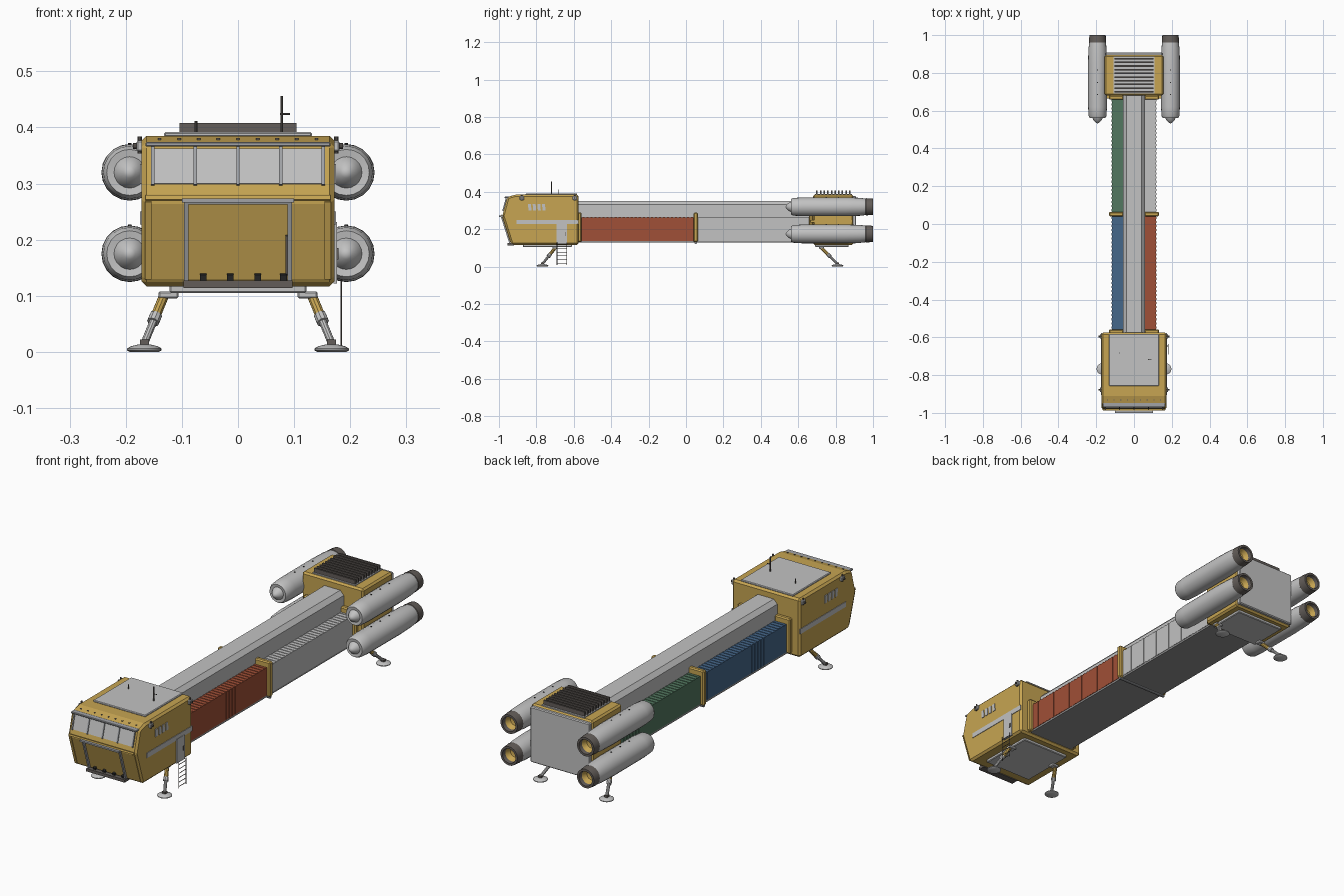
import bpy, bmesh, math
from mathutils import Matrix, Vector

if "Cube" in bpy.data.objects:
    bpy.data.objects.remove(bpy.data.objects["Cube"])


def material(name, *rgb):
    m = bpy.data.materials.new(name)
    m.use_nodes = True
    m.diffuse_color = (*rgb, 1)
    m.node_tree.nodes["Principled BSDF"].inputs["Base Color"].default_value = (*rgb, 1)
    return m


YELLOW = material("ochre yellow", 0.57, 0.375, 0.085)
LIGHT = material("light grey", 0.54, 0.54, 0.54)
GREY = material("mid grey", 0.36, 0.37, 0.39)
DARK = material("dark grey", 0.125, 0.11, 0.1)
TRAY = material("underside grey", 0.28, 0.28, 0.28)
BLACK = material("black", 0.025, 0.025, 0.025)
RED = material("rust red", 0.35, 0.08, 0.038)
BLUE = material("dull blue", 0.06, 0.135, 0.255)
GREEN = material("dull green", 0.085, 0.185, 0.115)


def finish(bm, name, mat, bevel=0, smooth=False):
    me = bpy.data.meshes.new(name)
    bm.to_mesh(me)
    bm.free()
    me.materials.append(mat)
    if smooth:
        me.shade_smooth()
        me.set_sharp_from_angle(angle=math.radians(35))
    ob = bpy.data.objects.new(name, me)
    bpy.context.collection.objects.link(ob)
    if bevel:
        mod = ob.modifiers.new("bevel", "BEVEL")
        mod.width = bevel
        mod.segments = 1
    return ob


def boxes(name, mat, spans, bevel=0):
    """One object made of boxes, each (x0, x1, y0, y1, z0, z1)."""
    bm = bmesh.new()
    for x0, x1, y0, y1, z0, z1 in spans:
        mid = Vector((x0 + x1, y0 + y1, z0 + z1)) / 2
        size = (abs(x1 - x0), y1 - y0, z1 - z0, 1)
        bmesh.ops.create_cube(bm, size=1, matrix=Matrix.Translation(mid) @ Matrix.Diagonal(size))
    return finish(bm, name, mat, bevel)


def prism(name, mat, outline, x0, x1, axis="x", bevel=0):
    """Extrude a (y, z) outline along x, or an (x, z) outline along y."""
    bm = bmesh.new()
    place = (lambda p, t: (t, *p)) if axis == "x" else (lambda p, t: (p[0], t, p[1]))
    face = bm.faces.new([bm.verts.new(place(p, x0)) for p in outline])
    out = bmesh.ops.extrude_face_region(bm, geom=[face])
    shift = (x1 - x0, 0, 0) if axis == "x" else (0, x1 - x0, 0)
    bmesh.ops.translate(bm, vec=shift, verts=[v for v in out["geom"] if isinstance(v, bmesh.types.BMVert)])
    bmesh.ops.recalc_face_normals(bm, faces=bm.faces)
    return finish(bm, name, mat, bevel)


def lathe(name, mat, profile, location, along_y=False, sides=20):
    bm = bmesh.new()
    rings = [[bm.verts.new((r * math.cos(a), r * math.sin(a), h))
              for a in (math.tau * k / sides for k in range(sides))] for r, h in profile]
    for low, high in zip(rings, rings[1:]):
        for k in range(sides):
            n = (k + 1) % sides
            bm.faces.new((low[k], low[n], high[n], high[k]))
    bmesh.ops.remove_doubles(bm, verts=bm.verts, dist=1e-5)
    turn = Matrix.Rotation(-math.pi / 2, 4, "X") if along_y else Matrix()
    bm.transform(Matrix.Translation(location) @ turn)
    return finish(bm, name, mat, smooth=True)


def rod(name, mat, start, end, radius, sides=10):
    a, b = Vector(start), Vector(end)
    bm = bmesh.new()
    bmesh.ops.create_cone(bm, cap_ends=True, segments=sides, radius1=radius, radius2=radius, depth=(b - a).length)
    bm.transform(Matrix.Translation((a + b) / 2) @ (b - a).to_track_quat("Z", "Y").to_matrix().to_4x4())
    return finish(bm, name, mat, smooth=True)


# Cab hull: side profile extruded across
TOP, NOSE, CHIN = Vector((-0.955, 0.372)), Vector((-0.982, 0.272)), Vector((-0.937, 0.13))
prism("cab_hull", YELLOW, [(-0.575, 0.117), (-0.928, 0.117), CHIN, NOSE, TOP, (-0.91, 0.385), (-0.575, 0.385)],
      -0.172, 0.172, bevel=0.009)


def front_plate(name, mat, x0, x1, low, high, f0, f1, depth):
    """Plate lying on a sloped front face, between fractions f0 and f1 of its height."""
    a, b = low.lerp(high, f0), low.lerp(high, f1)
    d = (high - low).normalized()
    out = Vector((-d.y, d.x)) * depth
    prism(name, mat, [a, b, b + out, a + out], x0, x1)


# Windscreen, mullions, visor and roof bolts
front_plate("windscreen", LIGHT, -0.152, 0.152, NOSE, TOP, 0.27, 0.9, 0.003)
for x in (-0.152, -0.076, 0, 0.076, 0.152):
    front_plate("window_mullion", GREY, x - 0.003, x + 0.003, NOSE, TOP, 0.25, 0.92, 0.007)
boxes("visor", GREY, [(-0.165, 0.165, -0.97, -0.945, 0.366, 0.374)], 0.002)
front_plate("nose_trim", YELLOW, -0.165, 0.165, NOSE, TOP, -0.02, 0.06, 0.006)
for k in range(9):
    x = -0.14 + k * 0.035
    boxes("roof_bolt", DARK, [(x - 0.003, x + 0.003, -0.934, -0.929, 0.376, 0.381)])

# Front hatch with frame, step and buffers
for s in (-1, 1):
    front_plate("hatch_post", GREY, s * 0.092 - 0.004, s * 0.092 + 0.004, CHIN, NOSE, 0, 0.97, 0.009)
    front_plate("corner_post", YELLOW, s * 0.16 - 0.006, s * 0.16 + 0.006, CHIN, NOSE, 0, 0.97, 0.003)
front_plate("hatch_lintel", GREY, -0.096, 0.096, CHIN, NOSE, 0.95, 0.98, 0.008)
front_plate("hatch_seam", DARK, 0.085, 0.088, CHIN, NOSE, 0.05, 0.55, 0.004)
for x in (-0.062, -0.014, 0.035, 0.081):
    front_plate("hatch_buffer", BLACK, x - 0.006, x + 0.006, CHIN, NOSE, 0.0, 0.07, 0.009)
boxes("hatch_canopy", GREY, [(-0.1, 0.1, -1, -0.975, 0.266, 0.273)])
boxes("front_step", DARK, [(-0.097, 0.097, -0.955, -0.92, 0.114, 0.127)])

# Cab roof plate and aerials
boxes("roof_plate", LIGHT, [(-0.132, 0.132, -0.857, -0.582, 0.383, 0.392)], 0.003)
rod("tall_aerial", DARK, (0.078, -0.718, 0.39), (0.078, -0.718, 0.456), 0.0025)
rod("aerial_arm", DARK, (0.075, -0.718, 0.424), (0.093, -0.718, 0.424), 0.0015)
rod("short_aerial", DARK, (-0.075, -0.683, 0.39), (-0.075, -0.683, 0.412), 0.0025)

# Cab sides: stripe, slanted windows, corner thrusters
for s in (-1, 1):
    boxes("side_stripe", LIGHT, [(s * 0.17, s * 0.1745, -0.905, -0.576, 0.227, 0.25)])
    for k in range(4):
        y = -0.845 + k * 0.025
        prism("side_window", LIGHT, [(y, 0.335), (y + 0.003, 0.3), (y + 0.019, 0.3), (y + 0.016, 0.335)],
              s * 0.17, s * 0.175)
    for y in (-0.877, -0.595):
        boxes("corner_thruster", LIGHT, [(s * 0.166, s * 0.181, y - 0.012, y + 0.012, 0.357, 0.377)], 0.003)
        rod("thruster_jet", DARK, (s * 0.175, y, 0.354), (s * 0.175, y, 0.384), 0.004)
        rod("thruster_side_jet", DARK, (s * 0.178, y, 0.367), (s * 0.187, y, 0.367), 0.005)

# Side door and ladder
boxes("side_door", LIGHT, [(0.17, 0.176, -0.692, -0.635, 0.122, 0.232)])
boxes("door_handle", DARK, [(0.175, 0.179, -0.648, -0.643, 0.165, 0.185)])
for y in (-0.69, -0.638):
    rod("ladder_rail", DARK, (0.184, y, 0.01), (0.184, y, 0.13), 0.0018, 6)
for k in range(6):
    z = 0.018 + k * 0.02
    rod("ladder_rung", DARK, (0.184, -0.69, z), (0.184, -0.638, z), 0.0015, 6)

# Spine beam and underside tray
prism("spine_beam", LIGHT, [(-0.058, 0.136), (0.058, 0.136), (0.058, 0.333), (0.04, 0.352), (-0.04, 0.352),
                            (-0.058, 0.333)], -0.576, 0.69, axis="y")
boxes("underside_tray", TRAY, [(-0.116, 0.116, -0.576, 0.69, 0.129, 0.138)])

# Cargo containers with shallow ribs, deepest on the roof
for name, mat, s, y0, y1 in (("red", RED, 1, -0.558, 0.042), ("grey", LIGHT, 1, 0.062, 0.665),
                             ("blue", BLUE, -1, -0.558, 0.042), ("green", GREEN, -1, 0.062, 0.665)):
    spans = [(s * 0.056, s * 0.1175, y0, y1, 0.138, 0.264)]
    for k in range(28):
        y = y0 + (k + 0.25) * (y1 - y0) / 28
        spans.append((s * 0.056, s * 0.1181, y, y + 0.011, 0.139, 0.266))
    boxes(name + "_container", mat, spans)

# Clamp frames around the containers
for y in (-0.569, 0.052, 0.669):
    for s in (-1, 1):
        boxes("clamp_frame", YELLOW, [(s * 0.055, s * 0.133, y - 0.011, y + 0.011, 0.131, 0.29)], 0.005)
rod("cross_pipe", GREY, (-0.128, 0.052, 0.127), (0.128, 0.052, 0.127), 0.006)

# Engine block with radiator fins and back panel
boxes("engine_block", YELLOW, [(-0.155, 0.155, 0.68, 0.895, 0.117, 0.385)], 0.008)
boxes("block_belt", YELLOW, [(-0.159, 0.159, 0.665, 0.89, 0.235, 0.25)])
boxes("back_panel", LIGHT, [(-0.15, 0.15, 0.89, 0.909, 0.125, 0.378)], 0.004)
boxes("radiator_base", LIGHT, [(-0.108, 0.108, 0.69, 0.888, 0.38, 0.389)])
boxes("radiator_fins", DARK, [(-0.104, 0.104, y - 0.004, y + 0.004, 0.385, 0.408)
                              for y in (0.7 + k * 0.0195 for k in range(10))])

# Four engines
SHELL = [(0, 0.532), (0.01, 0.537), (0.022, 0.55), (0.028, 0.563), (0.041, 0.561), (0.047, 0.572),
         (0.05, 0.62), (0.0505, 0.85), (0.048, 0.93), (0.044, 0.96)]
NOZZLE = [(0.04, 0.957), (0.046, 0.962), (0.043, 1), (0.033, 1), (0.029, 0.965)]
for s in (-1, 1):
    for z in (0.175, 0.32):
        spot = (s * 0.193, 0, z)
        lathe("engine_shell", LIGHT, SHELL, spot, True)
        lathe("engine_nozzle", DARK, NOZZLE, spot, True)
        lathe("engine_burner", YELLOW, [(0.031, 0.982), (0.02, 0.96), (0, 0.955)], spot, True)
        boxes("engine_mount", GREY, [(s * 0.14, s * 0.17, 0.72, 0.86, z - 0.02, z + 0.02)])
        for y in (0.685, 0.75, 0.815):
            rod("engine_port", BLACK, (s * 0.193, y, z + 0.048), (s * 0.193, y, z + 0.052), 0.003, 8)

# Belly plates and landing legs
for y0, y1, hip, foot in ((-0.872, -0.61, -0.7, -0.767), (0.69, 0.87, 0.725, 0.81)):
    boxes("belly_plate", LIGHT, [(-0.122, 0.122, y0, y1, 0.105, 0.12)], 0.003)
    for s in (-1, 1):
        top, end = Vector((s * 0.132, hip, 0.1)), Vector((s * 0.167, foot, 0.015))
        boxes("leg_hinge", LIGHT, [(s * 0.106, s * 0.142, hip - 0.014, hip + 0.014, 0.095, 0.108)], 0.003)
        rod("upper_leg", YELLOW, top, top.lerp(end, 0.5), 0.009)
        rod("leg_collar", LIGHT, top.lerp(end, 0.4), top.lerp(end, 0.55), 0.011)
        rod("lower_leg", LIGHT, top.lerp(end, 0.5), end, 0.007)
        boxes("ankle", DARK, [(end.x - 0.008, end.x + 0.008, foot - 0.008, foot + 0.008, 0.013, 0.022)])
        lathe("foot_pad", LIGHT, [(0, 0), (0.026, 0), (0.031, 0.003), (0.031, 0.006), (0.024, 0.01),
                                  (0.012, 0.013), (0, 0.014)], (end.x, foot, 0))
